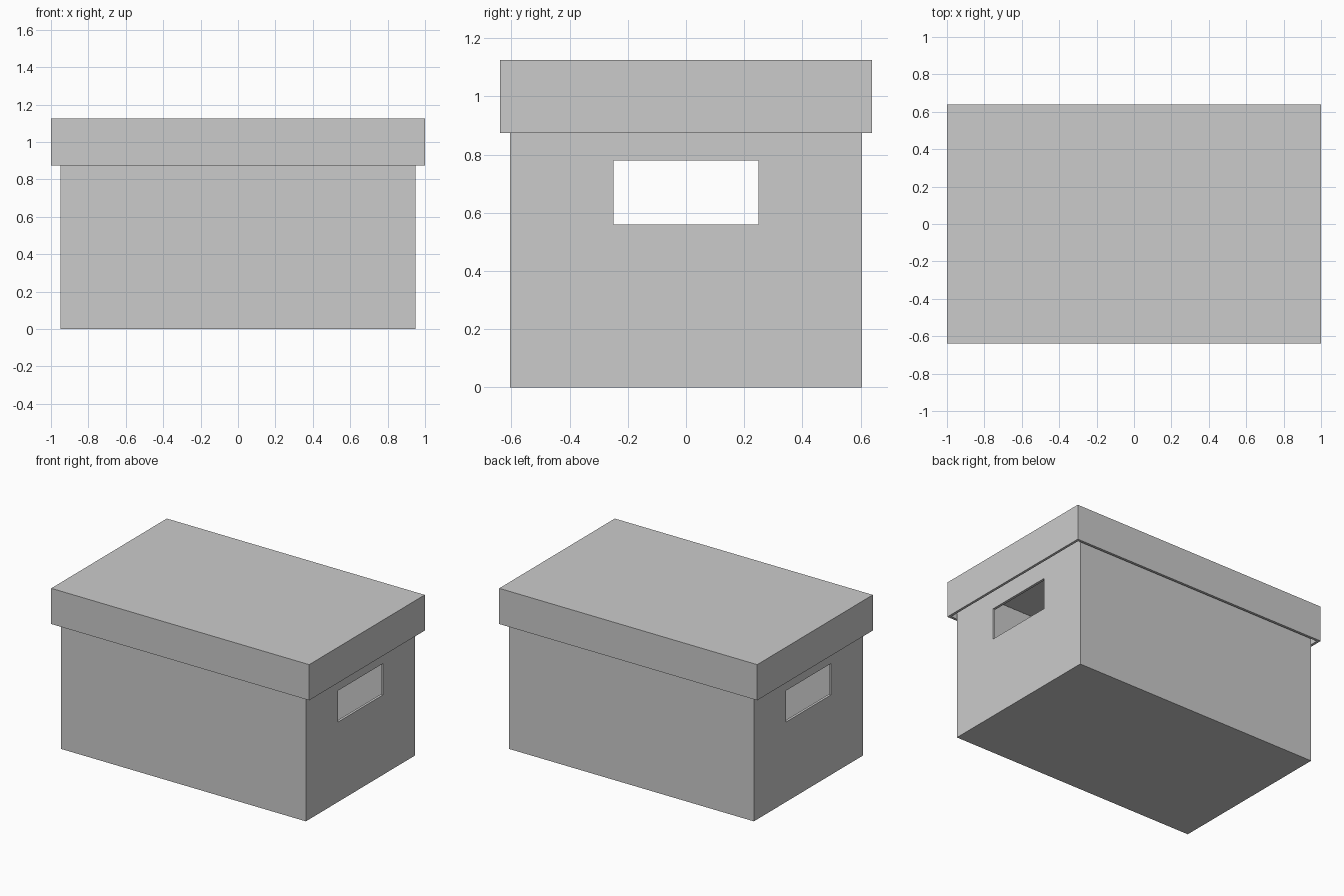
import bpy, bmesh
from mathutils import Matrix

if "Cube" in bpy.data.objects:
    bpy.data.objects.remove(bpy.data.objects["Cube"])

WALL = 0.025


def make_object(name, bm):
    bmesh.ops.recalc_face_normals(bm, faces=bm.faces)
    mesh = bpy.data.meshes.new(name)
    bm.to_mesh(mesh)
    bm.free()
    obj = bpy.data.objects.new(name, mesh)
    bpy.context.collection.objects.link(obj)
    return obj


def block(size, centre):
    bm = bmesh.new()
    bmesh.ops.create_cube(bm, size=1, matrix=Matrix.Translation(centre) @ Matrix.Diagonal((*size, 1)))
    return bm


def tray(name, width, depth, z0, z1, open_side):
    """Hollow box with one open side: +1 is the top, -1 the bottom."""
    bm = block((width, depth, z1 - z0), (0, 0, (z0 + z1) / 2))
    bm.normal_update()
    face = max(bm.faces, key=lambda f: f.normal.z * open_side)
    bmesh.ops.inset_region(bm, faces=[face], thickness=WALL)
    inner = bmesh.ops.extrude_discrete_faces(bm, faces=[face])["faces"][0]
    shift = -open_side * (z1 - z0 - WALL)
    bmesh.ops.translate(bm, verts=inner.verts, vec=(0, 0, shift))
    return make_object(name, bm)


# Open-topped box body and the lid that sits over it
body = tray("box_body", 1.90, 1.21, 0, 1.095, 1)
tray("lid", 2.0, 1.28, 0.875, 1.125, -1)

# Hand holes cut through both ends
cutter = make_object("hand_hole_cutter", block((2.4, 0.50, 0.22), (0, 0, 0.67)))
cutter.hide_render = True
holes = body.modifiers.new("hand_holes", "BOOLEAN")
holes.operation = "DIFFERENCE"
holes.solver = "EXACT"
holes.object = cutter
bpy.context.view_layer.objects.active = body
bpy.ops.object.modifier_apply(modifier=holes.name)
bpy.data.objects.remove(cutter)
